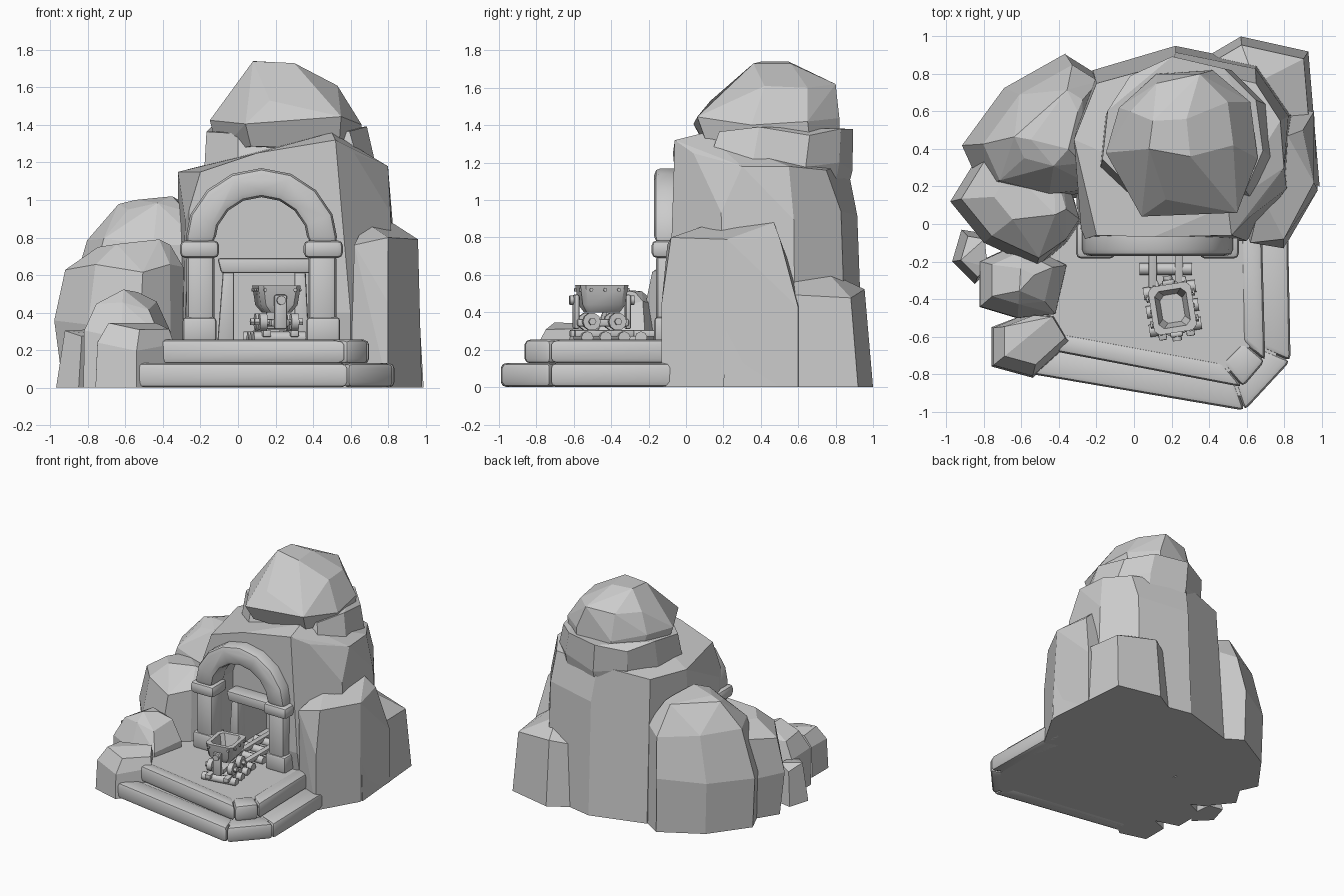
import bpy, bmesh, math
from mathutils import Vector, Matrix


def finish(name, bm, smooth=None):
    bmesh.ops.recalc_face_normals(bm, faces=bm.faces)
    me = bpy.data.meshes.new(name)
    bm.to_mesh(me)
    bm.free()
    if smooth:
        me.shade_smooth()
        me.set_sharp_from_angle(angle=math.radians(smooth))
    ob = bpy.data.objects.new(name, me)
    bpy.context.collection.objects.link(ob)
    return ob


def rock(name, outline, levels, extra=()):
    """Faceted boulder: hull of an outline repeated at (z, scale, dx, dy) levels."""
    bm = bmesh.new()
    c = sum((Vector(p) for p in outline), Vector((0, 0))) / len(outline)
    for z, s, dx, dy in levels:
        for i, p in enumerate(outline):
            q = c + (Vector(p) - c) * s
            wob = 0 if z == 0 else 0.025 * math.sin(i * 2.3 + z * 9)
            bm.verts.new((q.x + dx, q.y + dy, z + wob))
    for p in extra:
        bm.verts.new(p)
    r = bmesh.ops.convex_hull(bm, input=bm.verts)
    junk = [v for v in r["geom_interior"] + r["geom_unused"] if isinstance(v, bmesh.types.BMVert)]
    bmesh.ops.delete(bm, geom=list(set(junk)), context='VERTS')
    bmesh.ops.dissolve_limit(bm, angle_limit=math.radians(9), verts=bm.verts, edges=bm.edges)
    return finish(name, bm)


def prism(name, pts, lo, hi, axis='Z', bevel=0, seg=2, mat=None):
    """Extruded polygon along Z (xy points) or Y (xz points), with rounded edges."""
    bm = bmesh.new()
    put = (lambda p, h: (p[0], p[1], h)) if axis == 'Z' else (lambda p, h: (p[0], h, p[1]))
    a = [bm.verts.new(put(p, lo)) for p in pts]
    b = [bm.verts.new(put(p, hi)) for p in pts]
    bm.faces.new(a)
    bm.faces.new(b)
    for i in range(len(pts)):
        j = (i + 1) % len(pts)
        bm.faces.new((a[i], a[j], b[j], b[i]))
    bmesh.ops.recalc_face_normals(bm, faces=bm.faces)
    if bevel:
        sharp = [e for e in bm.edges if e.calc_face_angle(0) > 0.6]
        bmesh.ops.bevel(bm, geom=sharp, offset=bevel, segments=seg, profile=0.5,
                        affect='EDGES', clamp_overlap=True)
    if mat:
        bm.transform(mat)
    return finish(name, bm, 40 if bevel else None)


def box(name, x0, x1, y0, y1, z0, z1, bevel=0, mat=None):
    return prism(name, [(x0, y0), (x1, y0), (x1, y1), (x0, y1)], z0, z1, 'Z', bevel, 2, mat)


def rod(name, centre, radius, length, axis, sides=8, mat=None):
    bm = bmesh.new()
    rot = Matrix.Rotation(math.pi / 2, 4, {'X': 'Y', 'Y': 'X'}[axis])
    bmesh.ops.create_cone(bm, cap_ends=True, segments=sides, radius1=radius, radius2=radius,
                          depth=length, matrix=Matrix.Translation(centre) @ rot)
    if mat:
        bm.transform(mat)
    return finish(name, bm, 50)


# Main cliff around the tunnel
cliff = rock("main_cliff",
             [(-0.32, 0.4), (-0.3, -0.02), (0.6, -0.02), (0.83, 0.2), (0.84, 0.6), (0.66, 0.86),
              (0.22, 0.95), (-0.22, 0.82)],
             [(0, 1, 0, 0), (0.5, 1, 0, -0.02), (0.92, 0.97, 0, -0.02)],
             [(-0.28, -0.09, 0.4), (0.6, -0.09, 0.4), (-0.26, -0.08, 0.95), (-0.2, -0.06, 1.15),
              (-0.32, 0.45, 1.15), (0.1, -0.07, 1.25), (0.52, -0.06, 1.32), (0.62, 0.04, 1.25),
              (0.8, 0.3, 1.18), (0.78, 0.55, 1.18), (0.65, 0.75, 1.16), (0.2, 0.86, 1.2),
              (-0.2, 0.75, 1.15), (0.5, 0.1, 1.36)])

# Tunnel cut: arched porch and a doorway behind it
arch_in = [(-0.13, 0.25), (0.39, 0.25), (0.39, 0.8), (0.34, 0.92), (0.25, 1.02), (0, 1.02),
           (-0.09, 0.92), (-0.13, 0.8)]
for pts, depth in ((arch_in, 0.12), ([(-0.02, 0.25), (0.3, 0.25), (0.3, 0.61), (-0.02, 0.61)], 0.4)):
    cutter = prism("tunnel_cutter", pts, -0.4, depth, 'Y')
    cutter.hide_render = True
    mod = cliff.modifiers.new("cut", 'BOOLEAN')
    mod.object, mod.operation, mod.solver = cutter, 'DIFFERENCE', 'EXACT'
    bpy.context.view_layer.objects.active = cliff
    bpy.ops.object.modifier_apply(modifier=mod.name)
    bpy.data.objects.remove(cutter)

# Summit boulders
rock("summit_ledge",
     [(-0.18, 0.3), (-0.15, 0.58), (-0.02, 0.78), (0.22, 0.89), (0.52, 0.82), (0.7, 0.64),
      (0.74, 0.35), (0.64, 0.12), (0.0, 0.12)],
     [(1.02, 0.95, 0, -0.02), (1.18, 1, 0, 0), (1.37, 0.93, -0.02, 0.03)])
rock("summit_peak",
     [(-0.15, 0.38), (-0.08, 0.62), (0.12, 0.8), (0.42, 0.82), (0.62, 0.65), (0.66, 0.35),
      (0.55, 0.06), (0.04, 0.04)],
     [(1.27, 0.92, 0.01, 0.03), (1.42, 1, 0, 0)],
     [(0.0, 0.42, 1.64), (0.08, 0.4, 1.74), (0.1, 0.55, 1.74), (0.3, 0.36, 1.73), (0.28, 0.56, 1.73),
      (0.53, 0.42, 1.61), (0.35, 0.8, 1.62), (0.12, 0.75, 1.6), (0.5, 0.65, 1.6), (-0.02, 0.6, 1.6),
      (0.17, 0.13, 1.53)])

# Side boulders
rock("left_back_boulder",
     [(-0.9, 0.42), (-0.68, 0.72), (-0.36, 0.9), (-0.2, 0.8), (-0.2, 0.15), (-0.5, 0.12), (-0.8, 0.2)],
     [(0, 1, 0, 0), (0.42, 1.02, -0.01, 0), (0.77, 0.88, 0.05, 0), (0.96, 0.52, 0.08, 0.02)],
     [(-0.55, 0.45, 1.0), (-0.35, 0.4, 1.02), (-0.3, 0.6, 0.99)])
rock("left_front_boulder",
     [(-0.98, 0.12), (-0.82, 0.38), (-0.4, 0.4), (-0.28, 0.0), (-0.36, -0.12), (-0.52, -0.23), (-0.8, -0.1)],
     [(0, 0.93, 0.02, 0), (0.36, 1, 0, 0), (0.64, 0.9, 0.02, 0.02), (0.74, 0.55, 0.06, 0.05)],
     [(-0.42, 0.05, 0.79)])
rock("left_low_boulder",
     [(-0.82, -0.2), (-0.6, -0.1), (-0.36, -0.22), (-0.42, -0.48), (-0.62, -0.5), (-0.82, -0.44)],
     [(0, 1.02, 0, 0), (0.28, 1, 0, 0), (0.44, 0.7, 0, 0.02), (0.5, 0.3, 0, 0.02)])
rock("left_step_boulder",
     [(-0.76, -0.55), (-0.55, -0.47), (-0.42, -0.48), (-0.33, -0.63), (-0.54, -0.82), (-0.76, -0.76)],
     [(0, 1, 0, 0), (0.22, 0.95, 0, 0), (0.32, 0.75, 0.02, 0.02)])
rock("left_small_boulder",
     [(-0.97, -0.2), (-0.92, -0.03), (-0.8, -0.05), (-0.78, -0.25), (-0.85, -0.32)],
     [(0, 1, 0, 0), (0.29, 0.75, 0.02, 0)])
rock("right_front_boulder",
     [(0.6, -0.05), (0.8, -0.13), (0.98, 0.18), (0.96, 0.6), (0.7, 0.62)],
     [(0, 1, 0, 0), (0.45, 1, 0, 0)],
     [(0.62, -0.1, 0.76), (0.8, -0.08, 0.8), (0.96, 0.22, 0.79), (0.9, 0.5, 0.8), (0.68, 0.15, 0.88),
      (0.82, 0.47, 0.88)])
rock("right_back_boulder",
     [(0.6, 0.5), (0.99, 0.2), (0.96, 0.6), (0.93, 0.92), (0.57, 1.0), (0.4, 0.9)],
     [(0, 1, 0, 0), (0.5, 0.92, -0.01, -0.02)], [(0.65, 0.75, 0.62), (0.8, 0.45, 0.6)])

# Terrace floor and two courses of rounded step stones
prism("terrace_floor", [(-0.55, -0.6), (0.5, -0.8), (0.62, -0.65), (0.62, 0.1), (-0.5, 0.1)], 0, 0.245)
prism("lower_slab", [(-0.6, -0.7), (0.58, -0.92), (0.76, -0.7), (0.76, 0.1), (-0.6, 0.1)], 0, 0.12)
for label, z0, o in (
        ("lower", 0.0, [(-0.55, -0.8), (0.59, -0.995), (0.835, -0.73), (0.82, 0.05),
                        (-0.5, -0.66), (0.53, -0.82), (0.67, -0.66), (0.65, 0.05)]),
        ("upper", 0.125, [(-0.42, -0.68), (0.58, -0.87), (0.7, -0.73), (0.68, 0.05),
                          (-0.4, -0.58), (0.47, -0.74), (0.58, -0.63), (0.57, 0.05)])):
    fa, fb, ra, rb, ia, ib, ja, jb = o
    h = z0 + 0.13
    prism(label + "_step_front", [fa, fb, ib, ia], z0, h, 'Z', 0.028)
    prism(label + "_step_corner", [fb, ra, ja, ib], z0, h, 'Z', 0.028)
    prism(label + "_step_side", [ra, rb, jb, ja], z0, h, 'Z', 0.028)

# Stone arch with columns
CX = 0.125
for side, s in (("left", -1), ("right", 1)):
    def pair(w0, w1):
        return sorted((CX + s * w0, CX + s * w1))
    box(side + "_plinth", *pair(0.24, 0.42), -0.17, 0.0, 0.24, 0.375, 0.02)
    box(side + "_column", *pair(0.25, 0.40), -0.16, 0.0, 0.3, 0.72, 0.035)
    box(side + "_capital", *pair(0.225, 0.435), -0.185, 0.01, 0.69, 0.785, 0.03)
angles = [math.pi * i / 8 for i in range(9)]
outer = [(CX + 0.41 * math.cos(a), 0.77 + 0.40 * math.sin(a)) for a in angles]
inner = [(CX + 0.25 * math.cos(a), 0.77 + 0.245 * math.sin(a)) for a in reversed(angles)]
prism("arch_ring", outer + inner, -0.17, 0.02, 'Y', 0.035)

# Timber door frame
prism("door_left_post", [(-0.11, 0.24), (-0.02, 0.24), (-0.02, 0.63), (-0.08, 0.63)], 0.03, 0.13, 'Y', 0.012)
prism("door_right_post", [(0.3, 0.24), (0.38, 0.24), (0.36, 0.63), (0.3, 0.63)], 0.03, 0.13, 'Y', 0.012)
prism("door_lintel", [(-0.09, 0.61), (0.39, 0.61), (0.385, 0.69), (-0.11, 0.69)], 0.0, 0.13, 'Y', 0.015)

# Track: straight part, then the end turned with the cart
turn = Matrix.Translation((0.205, -0.45, 0)) @ Matrix.Rotation(math.radians(9), 4, 'Z')
for x in (0.1, 0.24):
    box("rail_inner", x - 0.022, x + 0.022, -0.34, 0.38, 0.27, 0.305, 0.006)
for x in (-0.075, 0.075):
    box("rail_outer", x - 0.022, x + 0.022, -0.16, 0.16, 0.27, 0.305, 0.006, turn)
for y in (-0.24, -0.1, 0.04, 0.18):
    rod("sleeper", (0.17, y, 0.265), 0.033, 0.28, 'X')
for y in (-0.1, 0.0, 0.1):
    rod("sleeper", (0, y, 0.265), 0.033, 0.28, 'X', 8, turn)

# Cart bucket: tapered open shell
bm = bmesh.new()
rings = []
for hx, hy, z in ((0.07, 0.09, 0.4), (0.1, 0.115, 0.44), (0.115, 0.13, 0.545), (0.085, 0.10, 0.545), (0.06, 0.075, 0.43)):
    k = 0.025
    rings.append([bm.verts.new((x, y, z)) for x, y in (
        (hx, k - hy), (hx, hy - k), (hx - k, hy), (k - hx, hy),
        (-hx, hy - k), (-hx, k - hy), (k - hx, -hy), (hx - k, -hy))])
for lo, hi in zip(rings, rings[1:]):
    for i in range(8):
        j = (i + 1) % 8
        bm.faces.new((lo[i], lo[j], hi[j], hi[i]))
bm.faces.new(rings[0])
bm.faces.new(rings[-1])
bm.transform(turn)
finish("cart_bucket", bm, 35)

# Cart undercarriage, end supports, wheels and rivets
box("cart_chassis", -0.05, 0.05, -0.14, 0.14, 0.325, 0.365, 0.01, turn)
for s in (-1, 1):
    y0, y1 = sorted((s * 0.125, s * 0.155))
    box("cart_support", -0.035, 0.035, y0, y1, 0.31, 0.495, 0.012, turn)
    rod("cart_pivot", (0, s * 0.15, 0.465), 0.025, 0.05, 'Y', 8, turn)
    rod("cart_axle", (0, s * 0.07, 0.35), 0.015, 0.25, 'X', 6, turn)
    for t in (-1, 1):
        rod("cart_wheel", (t * 0.085, s * 0.07, 0.35), 0.048, 0.04, 'X', 10, turn)
        rod("cart_hub", (t * 0.115, s * 0.07, 0.35), 0.02, 0.03, 'X', 6, turn)
        rod("rivet", (t * 0.08, s * 0.13, 0.52), 0.01, 0.012, 'Y', 6, turn)
        for y in (0.075, 0):
            rod("rivet", (t * 0.115, s * y, 0.52), 0.01, 0.012, 'X', 6, turn)
